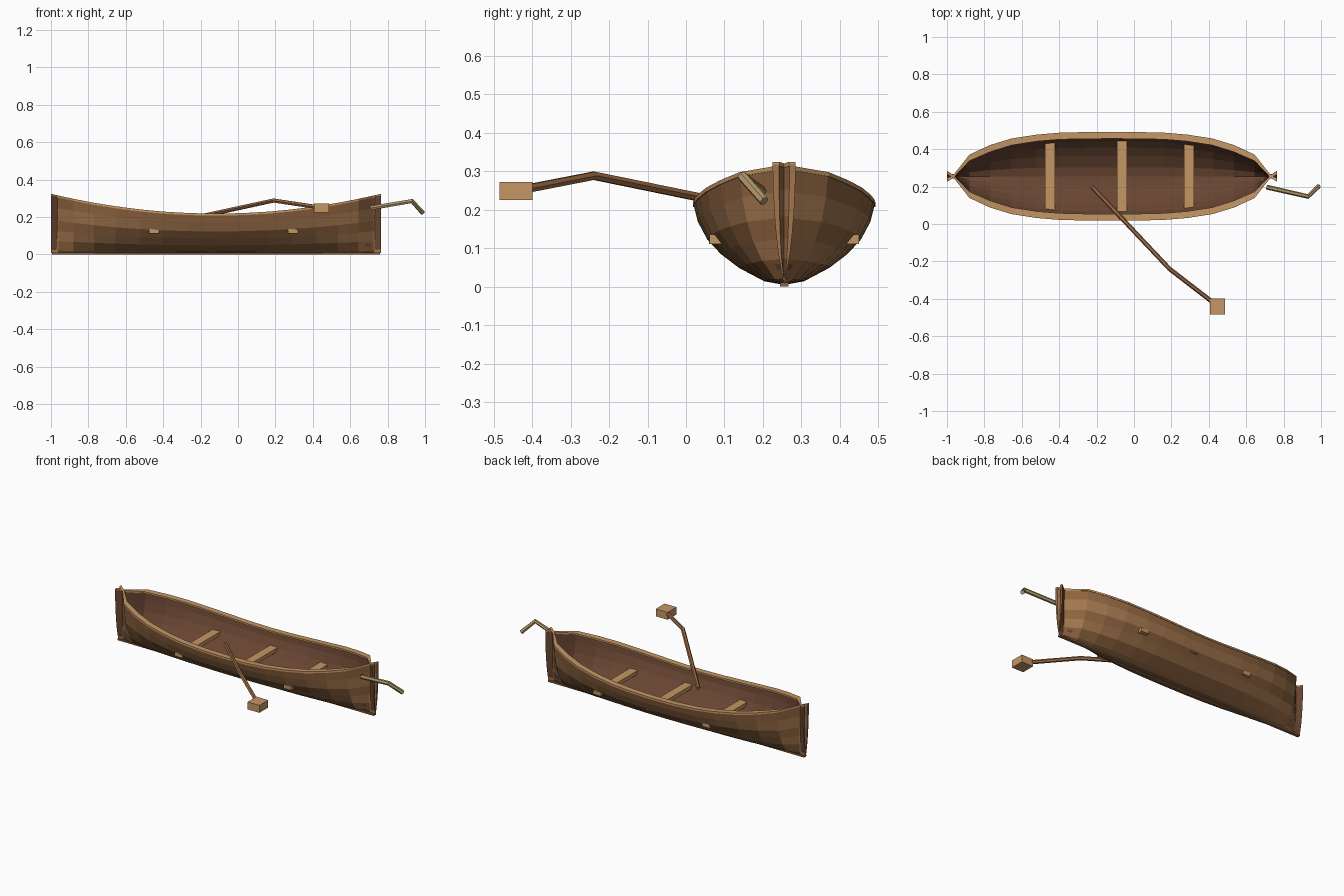
import bpy, bmesh

if "Cube" in bpy.data.objects:
    bpy.data.objects.remove(bpy.data.objects["Cube"])

CX, CY, HALF = -0.1175, 0.255, 0.8825   # boat centre and half length


def material(name, rgb):
    m = bpy.data.materials.new(name)
    m.diffuse_color = (*rgb, 1)
    m.use_nodes = True
    m.node_tree.nodes["Principled BSDF"].inputs["Base Color"].default_value = m.diffuse_color
    return m


light = material("light_plank", (0.36, 0.18, 0.075))
mid = material("mid_plank", (0.27, 0.125, 0.05))
inside = material("inside_wood", (0.14, 0.06, 0.032))
tan = material("tan_wood", (0.56, 0.31, 0.13))
oar_wood = material("oar_wood", (0.34, 0.15, 0.06))
rope = material("pale_wood", (0.46, 0.32, 0.14))

# Stations: distance from the end, outer half width, rail inner half width
half = [(0, -.014, -.030), (.04, .012, -.002), (.12, .114, .082),
        (.23, .165, .130), (.345, .200, .166), (.48, .221, .187),
        (.60, .231, .197), (.74, .2345, .2005)]
stations = [(CX - HALF + s, w, r, 1 - s / HALF) for s, w, r in half]
stations.append((CX, .235, .201, 0))
stations += [(2 * CX - x, w, r, u) for x, w, r, u in reversed(stations[:-1])]


def sheer(u):
    return .211 + .106 * u * u


def loft(name, rings, mats, pick=lambda j: 0):
    """Join closed rings of points into a solid, then mirror it across the boat."""
    bm = bmesh.new()
    rows = [[bm.verts.new((x, y, z)) for x, y, z in ring] for ring in rings]
    n = len(rows[0])
    for a, b in zip(rows, rows[1:]):
        for j in range(n):
            k = (j + 1) % n
            f = bm.faces.new((a[j], a[k], b[k], b[j]))
            f.material_index = pick(j)
    bm.faces.new(rows[0])
    bm.faces.new(rows[-1])
    bmesh.ops.recalc_face_normals(bm, faces=bm.faces)
    me = bpy.data.meshes.new(name)
    bm.to_mesh(me)
    bm.free()
    for m in mats:
        me.materials.append(m)
    ob = bpy.data.objects.new(name, me)
    bpy.context.collection.objects.link(ob)
    ob.location.y = CY
    mod = ob.modifiers.new("Mirror", 'MIRROR')
    mod.use_axis = (False, True, False)
    return ob


def box(name, centre, size, mat):
    bpy.ops.mesh.primitive_cube_add(size=1, location=centre)
    ob = bpy.context.object
    ob.name = name
    ob.scale = size
    ob.data.materials.append(mat)
    return ob


def pole(name, points, radius, mat):
    cu = bpy.data.curves.new(name, 'CURVE')
    cu.dimensions = '3D'
    cu.bevel_depth = radius
    cu.bevel_resolution = 1
    cu.use_fill_caps = True
    sp = cu.splines.new('POLY')
    sp.points.add(len(points) - 1)
    for p, co in zip(sp.points, points):
        p.co = (*co, 1)
    sp.use_smooth = False
    cu.materials.append(mat)
    ob = bpy.data.objects.new(name, cu)
    bpy.context.collection.objects.link(ob)
    return ob


# Planked hull: outer and inner skins, crossing slightly at both stems
profile = [(0, 0.02), (.22, .065), (.50, .23), (.70, .40), (.85, .58), (.955, .80), (1, 1)]
n = len(profile)
rings = []
for x, w, r, u in stations:
    top = sheer(u)
    outer = [(x, w * p, top * q) for p, q in profile]
    inner = [(x, (w - .016) * p, top * q + .016 * (1 - q)) for p, q in profile]
    rings.append(outer + inner[::-1])
loft("hull", rings, [light, mid, inside],
     lambda j: j % 2 if j < n - 1 else 2)

# Rail capping the sheer
loft("rail", [[(x, w + .002, sheer(u) - .004), (x, w + .002, sheer(u) + .007),
               (x, r, sheer(u) + .007), (x, r, sheer(u) - .004)]
              for x, w, r, u in stations], [tan])

# Keel strip
box("keel", (CX, CY, .005), (2 * HALF - .01, .022, .010), mid)

# Cross seats, whose ends poke just through the planking
for i, (x, length) in enumerate([(-.45, .388), (-.065, .39), (.295, .388)]):
    box(f"seat_{i + 1}", (x, CY, .123), (.053, length, .024), tan)

# Bent oar with a block blade
pole("oar_shaft", [(-.225, .20, .198), (.19, -.24, .288), (.43, -.425, .252)], .012, oar_wood)
box("oar_blade", (.446, -.442, .248), (.081, .086, .046), tan)

# Bent handle at the stern
pole("tiller", [(.71, .197, .248), (.93, .147, .285), (.988, .203, .222)], .013, rope)
